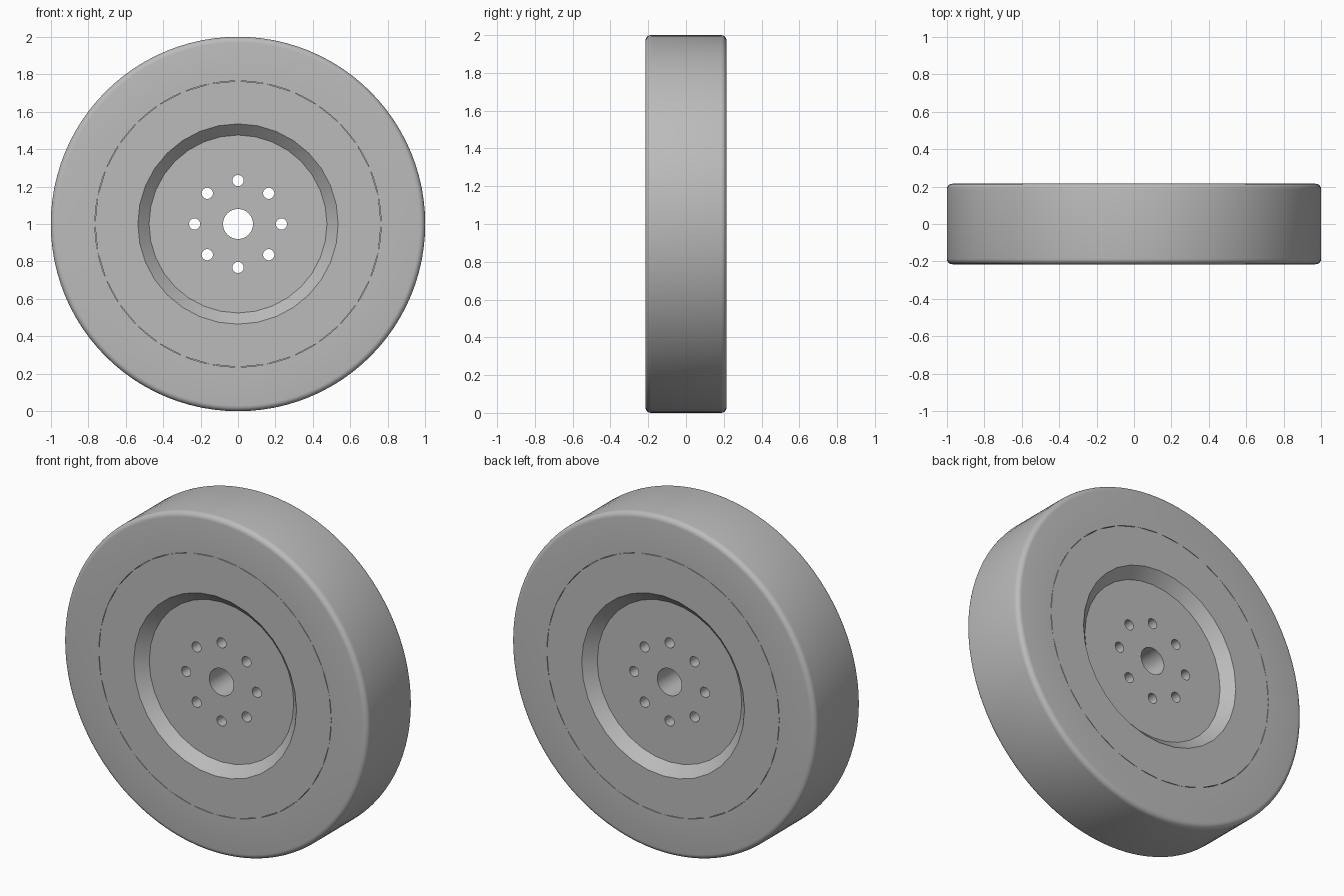
import bpy, bmesh, math
from mathutils import Vector, Matrix

cube = bpy.data.objects.get("Cube")
if cube:
    bpy.data.objects.remove(cube)

HALF = 0.215                    # half the wheel width
CENTRE = Vector((0, 0, 1))

grey = bpy.data.materials.new("mid grey")
grey.use_nodes = True
colour = (0.5, 0.5, 0.5, 1)
grey.diffuse_color = colour
grey.node_tree.nodes["Principled BSDF"].inputs["Base Color"].default_value = colour


def add_object(name, bm):
    bmesh.ops.recalc_face_normals(bm, faces=bm.faces)
    mesh = bpy.data.meshes.new(name)
    bm.to_mesh(mesh)
    bm.free()
    mesh.materials.append(grey)
    obj = bpy.data.objects.new(name, mesh)
    bpy.context.collection.objects.link(obj)
    return obj


def lathe(name, half_profile, segments):
    """Spin a (radius, y) profile, mirrored front to back, around the axle."""
    profile = half_profile + [(r, -y) for r, y in reversed(half_profile)]
    bm = bmesh.new()
    rings = []
    for i in range(segments):
        a = math.tau * i / segments
        rings.append([bm.verts.new(CENTRE + Vector((r * math.sin(a), y, r * math.cos(a))))
                      for r, y in profile])
    n = len(profile)
    for i in range(segments):
        p, q = rings[i], rings[(i + 1) % segments]
        for j in range(n):
            k = (j + 1) % n
            bm.faces.new((p[j], p[k], q[k], q[j]))
    return add_object(name, bm)


def smooth(obj, degrees=30):
    bpy.ops.object.select_all(action='DESELECT')
    obj.select_set(True)
    bpy.context.view_layer.objects.active = obj
    bpy.ops.object.shade_smooth_by_angle(angle=math.radians(degrees))


# Tyre: flat sidewalls with rounded shoulders, seated on the hub
R = 0.03
shoulder = [(1 - R + R * math.sin(a), HALF - R + R * math.cos(a))
            for a in (math.pi / 2 * i / 5 for i in range(6))]
tyre = lathe("tyre", [(0.75, HALF - 0.03), (0.764, HALF - 0.03), (0.764, HALF)] + shoulder, 96)

# Hub: flat rim, sloped recess, floor and centre bore on both sides
FLOOR = HALF - 0.06
hub = lathe("hub", [(0.08, FLOOR), (0.475, FLOOR), (0.535, HALF), (0.764, HALF)], 32)

# Eight bolt holes through the hub
bm = bmesh.new()
for i in range(8):
    a = math.tau * i / 8
    spot = CENTRE + Vector((math.sin(a), 0, math.cos(a))) * 0.232
    bmesh.ops.create_cone(bm, cap_ends=True, segments=24, radius1=0.03, radius2=0.03, depth=1,
                          matrix=Matrix.Translation(spot) @ Matrix.Rotation(math.pi / 2, 4, 'X'))
cutter = add_object("bolt_hole_cutter", bm)
cutter.hide_render = True
cut = hub.modifiers.new("bolt holes", 'BOOLEAN')
cut.operation = 'DIFFERENCE'
cut.solver = 'EXACT'
cut.object = cutter
bpy.context.view_layer.objects.active = hub
bpy.ops.object.modifier_apply(modifier=cut.name)
bpy.data.objects.remove(cutter)

smooth(tyre)
smooth(hub)
